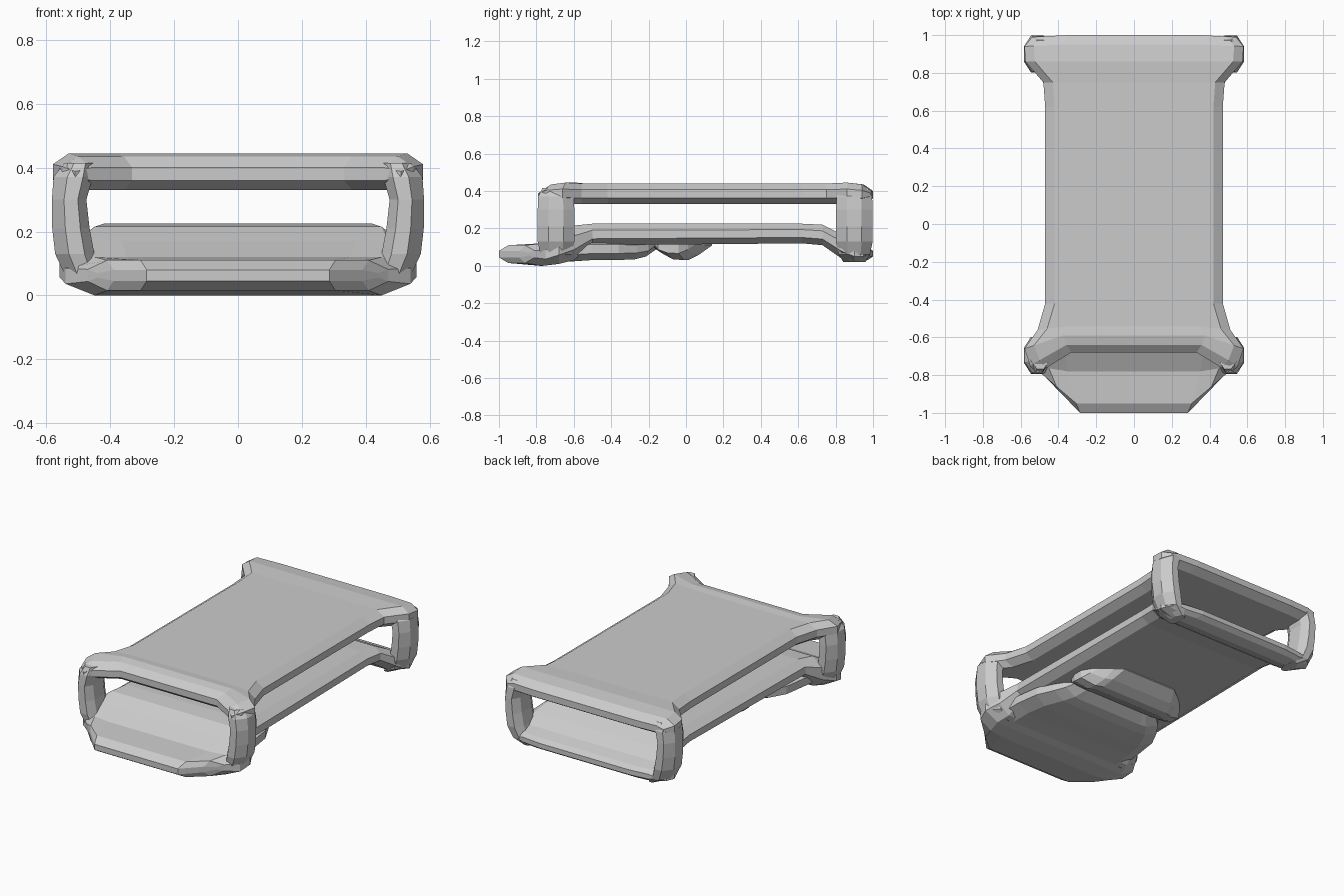
import bpy, bmesh

# quads that close the 12-point slab outline cleanly
SLAB_CAP = [(0, 5, 6, 11), (1, 4, 5, 0), (2, 3, 4, 1),
            (11, 6, 7, 10), (10, 7, 8, 9)]


def loft(name, rings, cap):
    """Skin a list of equal-length point rings and close both ends."""
    bm = bmesh.new()
    vs = [[bm.verts.new(p) for p in r] for r in rings]
    n = len(vs[0])
    for a, b in zip(vs, vs[1:]):
        for i in range(n):
            j = (i + 1) % n
            bm.faces.new((a[i], a[j], b[j], b[i]))
    for ring in (vs[0], vs[-1]):
        for face in cap:
            bm.faces.new([ring[i] for i in face])
    bmesh.ops.recalc_face_normals(bm, faces=bm.faces)
    me = bpy.data.meshes.new(name)
    bm.to_mesh(me)
    bm.free()
    ob = bpy.data.objects.new(name, me)
    bpy.context.collection.objects.link(ob)
    return ob


def plate_ring(yc, ye, hw, z0, z1, c=0.05):
    """Chamfered slab section; centre sits at yc, outer ends at ye."""
    cz = 0.3 * (z1 - z0)
    k = 0.65 * hw
    right = [(k, z0), (hw - c, z0), (hw, z0 + cz),
             (hw, z1 - cz), (hw - c, z1), (k, z1)]
    outline = right + [(-x, z) for x, z in reversed(right)]
    ring = []
    for x, z in outline:
        t = (abs(x) - k) / (hw - k)
        ring.append((x, yc + (ye - yc) * t, z))
    return ring


def plate(name, stations):
    return loft(name, [plate_ring(*s) for s in stations], SLAB_CAP)


# upper plate with flared ends and a notched front edge
plate("top_plate", [
    (-.68, -.79, .51, .36, .40), (-.64, -.75, .55, .33, .435),
    (-.59, -.66, .58, .33, .445), (-.54, -.56, .51, .33, .44),
    (-.42, -.42, .47, .33, .44), (.62, .62, .47, .33, .44),
    (.75, .75, .48, .33, .44), (.86, .86, .575, .33, .445),
    (.95, .94, .58, .33, .435), (1.0, .99, .54, .36, .40)])

# lower plate running out into the front tongue and rear lip
plate("bottom_plate", [
    (-1.0, -.84, .44, .045, .08), (-.95, -.81, .47, .015, .11, .06),
    (-.78, -.75, .54, .0, .12, .09), (-.68, -.68, .56, .01, .17, .09),
    (-.60, -.60, .52, .03, .215, .07), (-.50, -.50, .47, .11, .225),
    (.62, .62, .46, .12, .225), (.73, .73, .47, .11, .22),
    (.83, .83, .53, .04, .17, .07), (.90, .90, .55, .02, .12, .09),
    (.97, .95, .53, .03, .10, .09), (1.0, .98, .48, .05, .08)])

# faceted corner posts: z, inner x, outer x, depth factor
POST = [(.02, .40, .46, .6), (.06, .43, .54, .85), (.13, .45, .573, 1),
        (.21, .465, .582, 1), (.30, .475, .583, 1), (.37, .455, .578, .97),
        (.415, .455, .545, .75)]
for end, cy in (("front", -.695), ("back", .90)):
    for side, s in (("left", -1), ("right", 1)):
        rings = []
        for z, xi, xo, f in POST:
            cx, hx, hy = (xi + xo) / 2, (xo - xi) / 2, .098 * f
            pts = [(1, .4), (.3, 1), (-.5, 1), (-1, .5),
                   (-1, -.5), (-.5, -1), (.3, -1), (1, -.4)]
            rings.append([(s * (cx + hx * u), cy + hy * v, z) for u, v in pts])
        loft(f"{end}_{side}_post", rings, [tuple(range(8))])

# rounded grips under the lower plate
plate("front_grip", [
    (-.66, -.66, .47, .02, .14, .08), (-.52, -.50, .46, .03, .15, .08),
    (-.40, -.36, .44, .03, .15, .08), (-.28, -.26, .39, .035, .15, .08),
    (-.22, -.20, .35, .05, .15, .08), (-.15, -.16, .30, .095, .15, .08)])
plate("rear_grip", [
    (-.18, -.17, .30, .10, .15), (-.10, -.15, .35, .06, .15, .08),
    (-.05, -.10, .37, .035, .15, .08), (.01, -.04, .37, .03, .15, .08),
    (.07, .01, .34, .06, .15, .08), (.14, .06, .29, .11, .15)])
